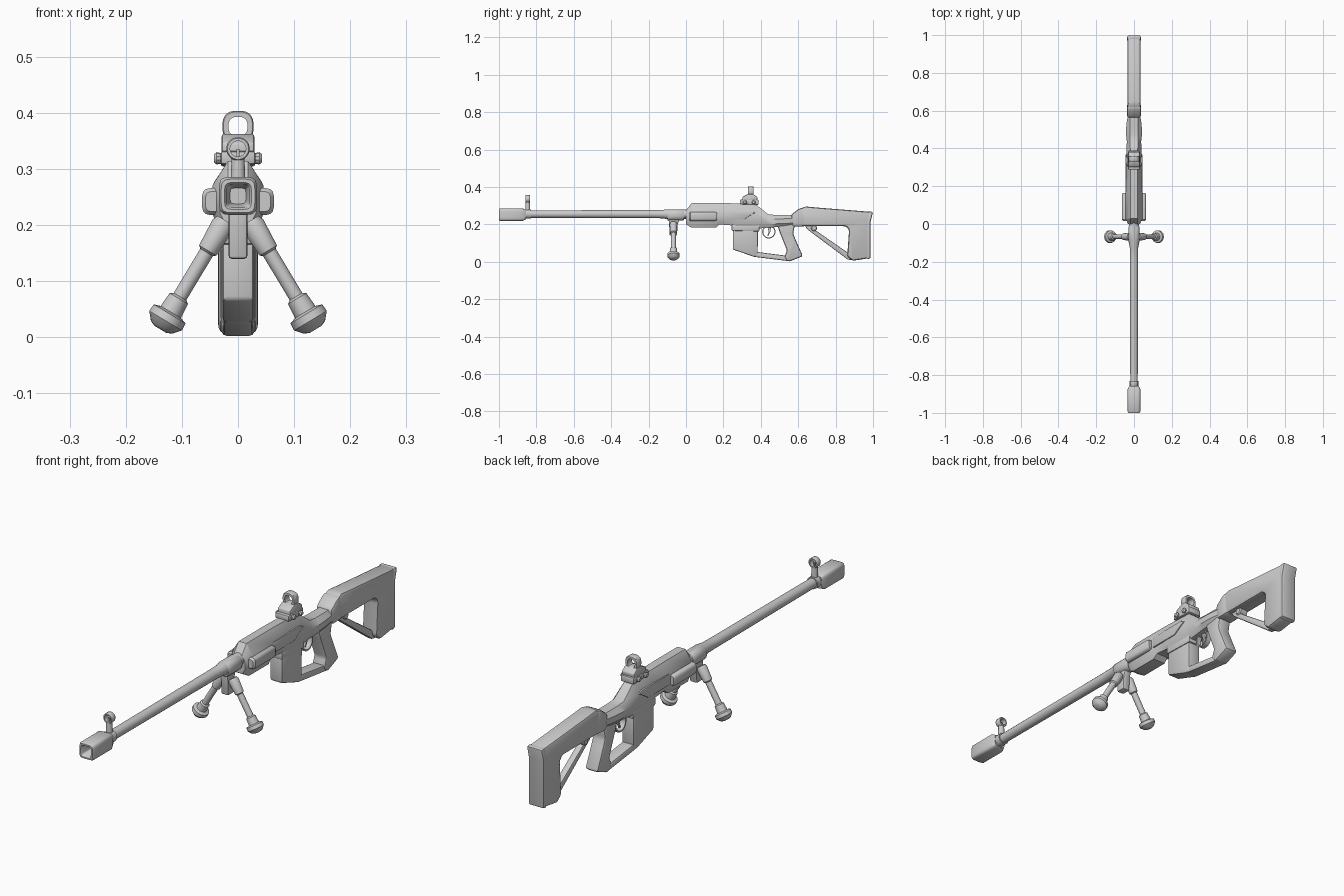
import bpy, bmesh, math
from mathutils import Vector


def finish(name, bm, bevel=0.0):
    bmesh.ops.recalc_face_normals(bm, faces=bm.faces[:])
    if bevel:
        edges = [e for e in bm.edges if e.calc_face_angle(0) > math.radians(28)]
        bmesh.ops.bevel(bm, geom=edges, offset=bevel, segments=2, profile=0.5,
                        affect='EDGES', clamp_overlap=True)
    me = bpy.data.meshes.new(name)
    bm.to_mesh(me)
    bm.free()
    ob = bpy.data.objects.new(name, me)
    bpy.context.collection.objects.link(ob)
    return ob


def skin(name, rings, closed=False, bevel=0.0):
    """Join rings of points into a tube; closed joins last ring to first."""
    bm = bmesh.new()
    vs = [[bm.verts.new(p) for p in r] for r in rings]
    pairs = list(zip(vs, vs[1:])) + ([(vs[-1], vs[0])] if closed else [])
    for a, b in pairs:
        for i in range(len(a)):
            j = (i + 1) % len(a)
            bm.faces.new((a[i], a[j], b[j], b[i]))
    if not closed:
        bm.faces.new(vs[0])
        bm.faces.new(vs[-1])
    return finish(name, bm, bevel)


def prism(name, profile, x0, x1, bevel=0.006):
    """Side profile (y, z) extruded across x."""
    return skin(name, [[(x, y, z) for y, z in profile] for x in (x0, x1)], bevel=bevel)


def lathe(name, start, direction, profile, n=16, power=2.0, closed=False):
    """(distance, radius) profile around an axis; higher power = squarer section."""
    start, d = Vector(start), Vector(direction).normalized()
    q = d.to_track_quat('Z', 'Y')

    def se(c):
        return math.copysign(abs(c) ** (2 / power), c)
    rings = []
    for t, r in profile:
        ang = [2 * math.pi * (i + 0.5) / n for i in range(n)]
        rings.append([start + q @ Vector((r * se(math.cos(a)), r * se(math.sin(a)), t))
                      for a in ang])
    return skin(name, rings, closed)


Y = (0, 1, 0)

# Barrel and hollow square muzzle
lathe("barrel", (0, -0.88, 0.255), Y,
      [(0, 0.020), (0.70, 0.022), (0.76, 0.023), (0.77, 0.026), (0.90, 0.026)])
lathe("muzzle_brake", (0, -1.0, 0.252), Y,
      [(0.06, 0.014), (0.004, 0.021), (0, 0.024), (0, 0.030), (0.008, 0.034),
       (0.125, 0.034), (0.138, 0.028), (0.145, 0.025)], n=24, power=5)
lathe("muzzle_collar", (0, -0.86, 0.255), Y, [(0, 0.025), (0.03, 0.025)])

# Front sight: post, hood ring and blade
lathe("front_sight_post", (0, -0.846, 0.26), (0, 0, 1), [(0, 0.014), (0.06, 0.012)], n=12)
lathe("front_sight_hood", (0, -0.859, 0.336), Y,
      [(0, 0.019), (0.003, 0.021), (0.023, 0.021), (0.026, 0.019), (0.026, 0.014), (0, 0.014)],
      n=20, closed=True)
prism("front_sight_blade", [(-0.85, 0.315), (-0.842, 0.315), (-0.842, 0.336), (-0.85, 0.336)],
      -0.003, 0.003, 0)

# Receiver: octagonal sections (y, bottom, top, half width, top half width)
rings = []
for y, zb, zt, w, tw in [(0.0, 0.20, 0.275, 0.032, 0.018), (0.03, 0.182, 0.314, 0.045, 0.018),
                         (0.16, 0.182, 0.314, 0.045, 0.018), (0.18, 0.20, 0.314, 0.042, 0.018),
                         (0.24, 0.195, 0.313, 0.041, 0.018), (0.27, 0.178, 0.312, 0.041, 0.018),
                         (0.37, 0.175, 0.309, 0.040, 0.018), (0.44, 0.183, 0.254, 0.038, 0.022),
                         (0.48, 0.185, 0.25, 0.043, 0.022), (0.53, 0.188, 0.25, 0.040, 0.022),
                         (0.58, 0.19, 0.25, 0.032, 0.020)]:
    hi, lo = zb + (zt - zb) * 0.68, zb + (zt - zb) * 0.28
    half = [(tw, zt), (w, hi), (w, lo), (w * 0.65, zb)]
    rings.append([(x, y, z) for x, z in half] + [(-x, y, z) for x, z in reversed(half)])
skin("receiver", rings)

# Panels on both sides
for s, side in ((1, "left"), (-1, "right")):
    lathe("fore_panel_" + side, (s * 0.040, 0.015, 0.242), Y,
          [(0, 0.018), (0.008, 0.024), (0.14, 0.024), (0.15, 0.019)], n=16, power=4)
    prism("receiver_plate_" + side,
          [(0.17, 0.225), (0.31, 0.225), (0.34, 0.245), (0.37, 0.262), (0.35, 0.272), (0.17, 0.272)],
          *sorted((s * 0.036, s * 0.045)), bevel=0.003)

# Rear sight: clamp base, body, hood and side screws
prism("rear_sight_base", [(0.288, 0.308), (0.388, 0.304), (0.388, 0.332), (0.288, 0.332)],
      -0.031, 0.031, 0.005)
prism("rear_sight_body", [(0.30, 0.325), (0.38, 0.325), (0.382, 0.345), (0.36, 0.362),
                          (0.332, 0.362), (0.302, 0.347)], -0.029, 0.029, 0.004)
lathe("rear_sight_hood", (0, 0.331, 0.376), Y,
      [(0, 0.026), (0.003, 0.028), (0.027, 0.028), (0.03, 0.026), (0.03, 0.017), (0, 0.017)],
      n=24, power=2.6, closed=True)
for s, side in ((1, "left"), (-1, "right")):
    for i, y in enumerate((0.315, 0.362)):
        lathe("rear_sight_screw_%s_%d" % (side, i), (s * 0.028, y, 0.319), (s, 0, 0),
              [(0, 0.009), (0.01, 0.011), (0.015, 0.007)], n=10)

# Magazine, lower guard bar and grip
prism("magazine", [(0.25, 0.20), (0.385, 0.20), (0.383, 0.028), (0.36, 0.028), (0.25, 0.066)],
      -0.028, 0.028, 0.007)
prism("magazine_rim", [(0.244, 0.20), (0.392, 0.20), (0.392, 0.162), (0.244, 0.166)],
      -0.032, 0.032, 0.005)
prism("lower_guard", [(0.36, 0.055), (0.40, 0.05), (0.54, 0.032), (0.56, 0.002), (0.36, 0.027)],
      -0.026, 0.026, 0.006)
prism("grip", [(0.485, 0.205), (0.585, 0.215), (0.573, 0.15), (0.585, 0.12), (0.625, 0.03),
               (0.55, 0.0), (0.525, 0.022), (0.54, 0.06), (0.502, 0.155)], -0.030, 0.030, 0.01)

# Trigger and its ring guard
lathe("trigger_guard", (-0.011, 0.443, 0.16), (1, 0, 0),
      [(0, 0.036), (0.022, 0.036), (0.022, 0.030), (0, 0.030)], n=20, closed=True)
prism("trigger", [(0.435, 0.19), (0.455, 0.19), (0.451, 0.16), (0.440, 0.138), (0.435, 0.14),
                  (0.442, 0.162)], -0.005, 0.005, 0.0015)

# Stock with butt, front sleeve, brace and brace pivot
prism("stock", [(0.565, 0.25), (0.60, 0.278), (0.637, 0.296), (0.70, 0.29), (1.0, 0.266),
                (0.985, 0.215), (0.985, 0.02), (0.89, 0.005), (0.862, 0.03), (0.872, 0.172),
                (0.855, 0.19), (0.565, 0.19)], -0.035, 0.035, 0.012)
prism("stock_sleeve", [(0.562, 0.252), (0.60, 0.281), (0.625, 0.292), (0.64, 0.19), (0.57, 0.188)],
      -0.037, 0.037, 0.011)
prism("butt_pad", [(0.975, 0.269), (1.0, 0.267), (0.987, 0.215), (0.987, 0.018), (0.965, 0.014),
                   (0.965, 0.215)], -0.036, 0.036, 0.008)
prism("stock_brace", [(0.635, 0.193), (0.69, 0.193), (0.69, 0.17), (0.885, 0.035), (0.885, 0.008),
                      (0.865, 0.012), (0.65, 0.172)], -0.014, 0.014, 0.005)
lathe("brace_pivot", (-0.02, 0.685, 0.18), (1, 0, 0),
      [(0, 0.012), (0.004, 0.016), (0.036, 0.016), (0.04, 0.012)], n=14)

# Bipod: barrel clamp, centre block and two splayed legs
lathe("bipod_clamp", (0, -0.10, 0.25), Y,
      [(0, 0.027), (0.005, 0.030), (0.085, 0.030), (0.09, 0.027)], n=16, power=2.5)
prism("bipod_block", [(-0.095, 0.24), (-0.03, 0.24), (-0.045, 0.20), (-0.048, 0.14),
                      (-0.088, 0.14), (-0.09, 0.20)], -0.017, 0.017, 0.006)
for s, side in ((1, "left"), (-1, "right")):
    lathe("bipod_leg_" + side, (s * 0.022, -0.067, 0.208), (s * 0.515, 0, -0.857),
          [(0, 0.017), (0.01, 0.021), (0.062, 0.018), (0.066, 0.013), (0.158, 0.013),
           (0.162, 0.019), (0.19, 0.021), (0.194, 0.033), (0.208, 0.034), (0.222, 0.022),
           (0.226, 0.012)], n=14)

# Smooth shading with crisp edges
bpy.ops.object.select_all(action='SELECT')
bpy.context.view_layer.objects.active = bpy.context.selected_objects[0]
bpy.ops.object.shade_smooth_by_angle(angle=math.radians(35))
